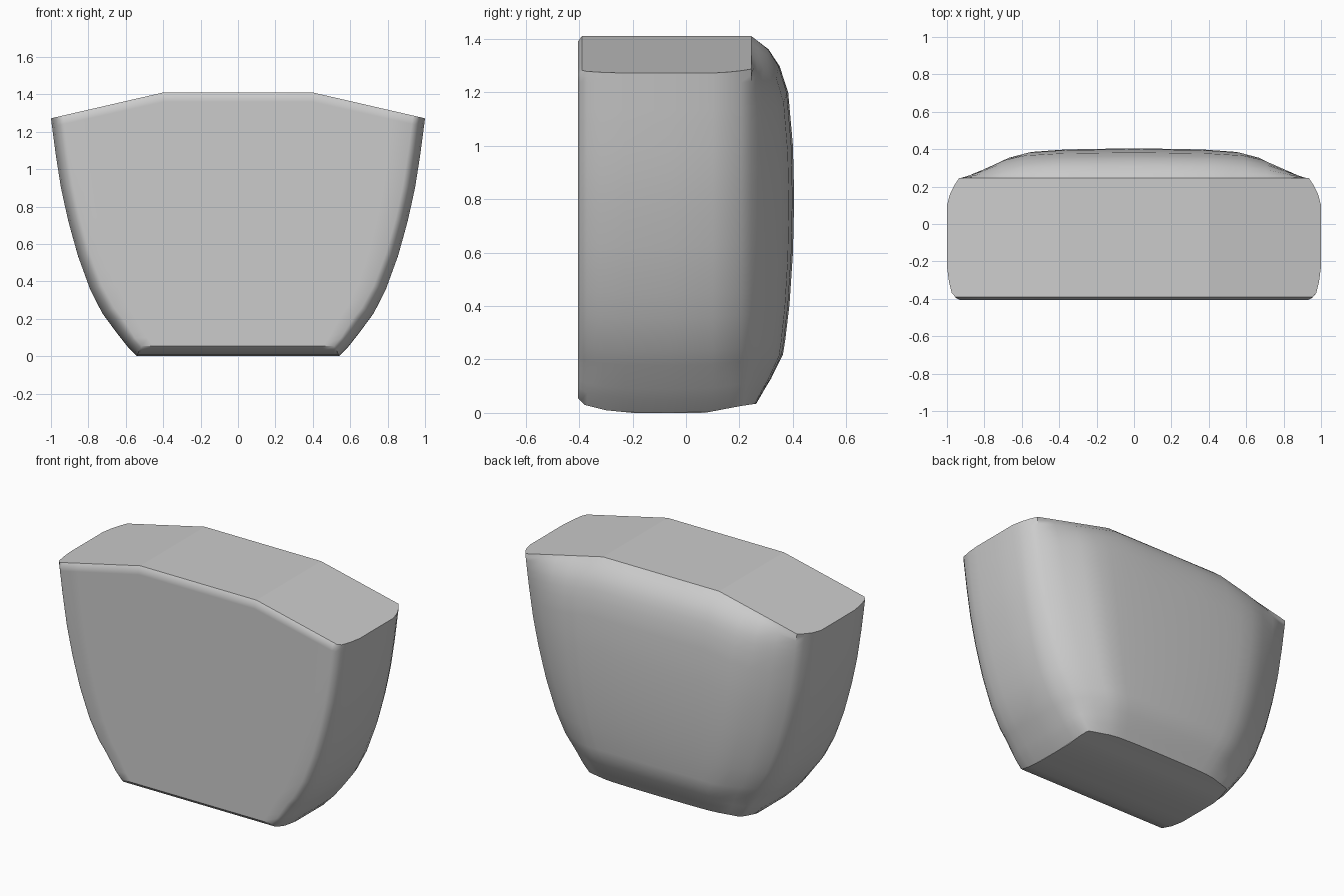
import bpy, bmesh

if "Cube" in bpy.data.objects:
    bpy.data.objects.remove(bpy.data.objects["Cube"], do_unlink=True)


def curve(points):
    """Piecewise-linear lookup through (position, value) pairs."""
    def look(p):
        if p <= points[0][0]:
            return points[0][1]
        for (a, va), (b, vb) in zip(points, points[1:]):
            if p <= b:
                return va + (vb - va) * (p - a) / (b - a)
        return points[-1][1]
    return look


# Profiles of the block
half_width = curve([(0, .54), (.04, .59), (.1, .65), (.18, .725), (.28, .79),
                    (.42, .855), (.56, .905), (.7, .945), (.85, .975), (1, 1)])
bulge_up = curve([(0, .3), (.07, .56), (.14, .75), (.28, .89), (.42, .97), (.57, 1),
                  (.71, .97), (.85, .86), (.92, .66), (.965, .4), (1, 0)])
bulge_across = curve([(0, 1), (.43, .96), (.64, .88), (.76, .7), (1, 0)])
roof = curve([(.4, 1.41), (1, 1.272)])
belly = curve([(-.405, .055), (-.38, .03), (-.3, .01), (-.2, 0),
               (.07, 0), (.2, .025), (.3, .04)])
corner_size = curve([(0, .4), (.12, 1)])
corner_back = curve([(0, .215), (.15, .245)])

FRONT, BACK, INSET = -.405, .16, .065
half = [.2, .4 / (1 - INSET), .54, .64, .76, .88, 1]
ACROSS = [-s for s in reversed(half)] + [0] + half
# Side outline: inset from the widest point, and depth
SIDE = [(.045, -.395), (.026, -.37), (.011, -.31), (0, -.23), (0, -.06),
        (0, .1), (.016, .16), (.038, .205)]


def ring(t, front=FRONT):
    """Closed loop around the block at height fraction t."""
    w, k = half_width(t), corner_size(t)
    loop = []

    def add(x, y, top_x):
        z = roof(abs(top_x)) * t + belly(y) * (1 - t) ** 4
        loop.append((x, y, z))

    def side(sign, points):
        for inset, y in points:
            add(sign * (w - inset * k), max(y, front), 1 - inset)

    flat = w - INSET * k
    for s in ACROSS:
        add(s * flat, front, s * (1 - INSET))
    side(1, SIDE)
    for s in reversed(ACROSS):
        y = corner_back(t) + BACK * bulge_across(abs(s)) * bulge_up(t)
        add(s * flat, y, s * (1 - INSET))
    side(-1, SIDE[::-1])
    return loop


def under_ring(low, high):
    """Bottom loop drawn in towards the flat base."""
    loop = []
    for x, y, z in ring(0):
        y = min(max(y, low), high)
        loop.append((x, y, belly(y)))
    return loop


levels = [0, .04, .07, .1, .14, .18, .28, .35, .42, .49, .57, .64, .71,
          .78, .85, .89, .92, .965, .985]
loops = [under_ring(-.2, .07), under_ring(-.3, .14), under_ring(-.38, .2)]
loops += [ring(t) for t in levels] + [ring(1, FRONT + .015)]

# Walls lofted through the loops
bm = bmesh.new()
rows = [[bm.verts.new(p) for p in loop] for loop in loops]
count = len(rows[0])
for low, high in zip(rows, rows[1:]):
    for i in range(count):
        j = (i + 1) % count
        bm.faces.new((low[i], low[j], high[j], high[i]))

# Flat base and faceted top
bm.faces.new(rows[0][::-1])
top, n, m = rows[-1], len(ACROSS), len(SIDE)
caps = []
for i in range(n - 1):
    b = 2 * n + m - 1 - i
    caps.append(bm.faces.new((top[i], top[i + 1], top[b - 1], top[b])))
caps.append(bm.faces.new(top[n - 1:n + m + 1]))
caps.append(bm.faces.new(top[2 * n + m - 1:] + top[:1]))
for face in caps:
    for edge in face.edges:
        edge.smooth = False

bmesh.ops.remove_doubles(bm, verts=bm.verts[:], dist=.0005)
bmesh.ops.recalc_face_normals(bm, faces=bm.faces[:])
mesh = bpy.data.meshes.new("tapered_block")
bm.to_mesh(mesh)
bm.free()

block = bpy.data.objects.new("tapered_block", mesh)
bpy.context.collection.objects.link(block)

# Plain grey material
grey = bpy.data.materials.new("light_grey")
grey.use_nodes = True
colour = (.6, .6, .6, 1)
grey.diffuse_color = colour
grey.node_tree.nodes["Principled BSDF"].inputs["Base Color"].default_value = colour
mesh.materials.append(grey)

bpy.ops.object.select_all(action='DESELECT')
block.select_set(True)
bpy.context.view_layer.objects.active = block
bpy.ops.object.shade_smooth_by_angle(angle=.75)
